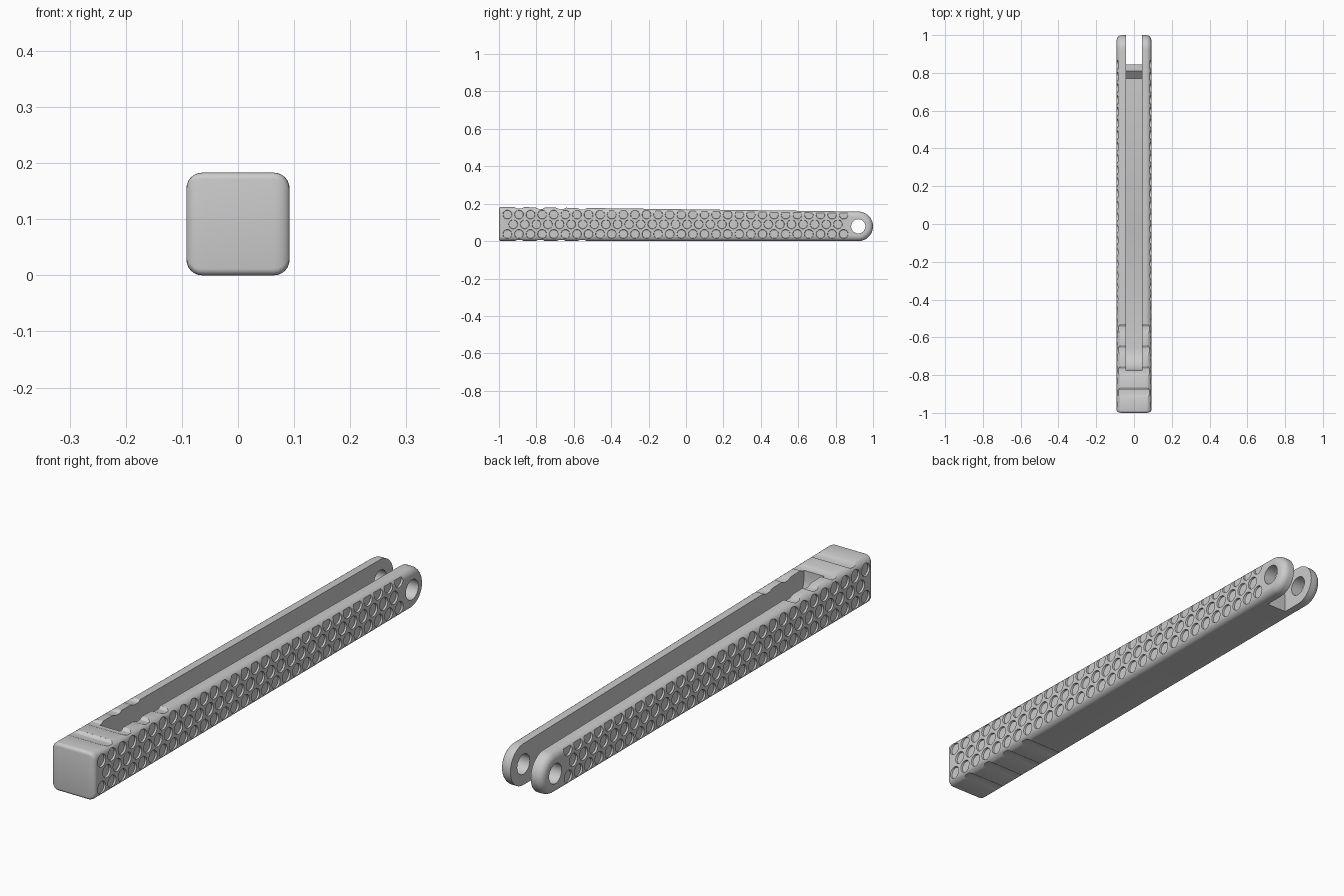
import bpy, bmesh, math
from mathutils import Matrix

if "Cube" in bpy.data.objects:
    bpy.data.objects.remove(bpy.data.objects["Cube"])

HALF_W, ROUND = 0.092, 0.028
PIVOT_Y, PIVOT_Z, END_R = 0.921, 0.079, 0.079


def add_mesh(name, bm):
    bmesh.ops.recalc_face_normals(bm, faces=bm.faces)
    me = bpy.data.meshes.new(name)
    bm.to_mesh(me)
    bm.free()
    ob = bpy.data.objects.new(name, me)
    bpy.context.collection.objects.link(ob)
    return ob


def loft(bm, sections):
    """Closed solid through (x, [(y, z), ...]) sections of equal length."""
    rings = [[bm.verts.new((x, y, z)) for y, z in prof] for x, prof in sections]
    for a, b in zip(rings, rings[1:]):
        for i in range(len(a)):
            j = (i + 1) % len(a)
            bm.faces.new((a[i], a[j], b[j], b[i]))
    bm.faces.new(rings[0][::-1])
    bm.faces.new(rings[-1])


def prism(bm, profile, half_width):
    loft(bm, [(-half_width, profile), (half_width, profile)])


def arc(cy, cz, r, a0, a1, n):
    return [(cy + r * math.cos(math.radians(a0 + (a1 - a0) * i / n)),
             cz + r * math.sin(math.radians(a0 + (a1 - a0) * i / n))) for i in range(n + 1)]


def activate(ob):
    bpy.ops.object.select_all(action='DESELECT')
    ob.select_set(True)
    bpy.context.view_layer.objects.active = ob


def cut(ob, cutter):
    mod = ob.modifiers.new('cut', 'BOOLEAN')
    mod.operation, mod.solver, mod.object = 'DIFFERENCE', 'EXACT', cutter
    activate(ob)
    bpy.ops.object.modifier_apply(modifier=mod.name)
    bpy.data.objects.remove(cutter)


def top_z(y):
    return 0.183 - (y + 1) * 0.025 / 1.921


def outline(t):
    """Side outline shrunk inward by t (less so at the blunt front)."""
    c, f = 0.012, -1 + 0.5 * t
    return (arc(f + c, t + c, c, 180, 270, 4)
            + arc(PIVOT_Y, PIVOT_Z, END_R - t, -90, 90, 28)
            + arc(f + c, 0.183 - t - c, c, 90, 180, 4))


# Tapered bar with rounded long edges and a round pivot end
bm = bmesh.new()
steps = [math.pi / 2 * i / 6 for i in range(7)]
right = [(HALF_W - ROUND * (1 - math.cos(a)), outline(ROUND * (1 - math.sin(a)))) for a in steps]
left = [(-x, prof) for x, prof in right]
loft(bm, left + right[::-1])
handle = add_mesh('handle_bar', bm)

# Grip grooves across top and bottom
bm = bmesh.new()
for i in range(4):
    y = -0.53 - 0.112 * i
    z = top_z(y)
    shape = [(0, 0), (-0.012, 0.007), (-0.035, 0.007), (-0.055, -0.001)]
    prism(bm, [(y, z + 0.03)] + [(y + a, z - d) for a, d in shape] + [(y - 0.055, z + 0.03)], 0.12)
    prism(bm, [(y, -0.03)] + [(y + a, d - 0.0005) for a, d in shape] + [(y - 0.055, -0.03)], 0.12)
cut(handle, add_mesh('groove_cutter', bm))

# Long channel: curved front ramp, stepped floor, stop lip, open fork end
bm = bmesh.new()
prism(bm, [(-0.775, 0.3)] + arc(-0.655, 0.15, 0.12, 180, 270, 10)
      + [(-0.065, 0.03), (-0.03, 0.04), (0.77, 0.04), (0.81, 0.075), (0.845, 0.075),
         (0.845, -0.1), (1.1, -0.1), (1.1, 0.3)], 0.043)
cut(handle, add_mesh('channel_cutter', bm))

# Pivot hole through both fork arms
bm = bmesh.new()
prism(bm, arc(PIVOT_Y, PIVOT_Z, 0.038, 0, 348.75, 31), 0.2)
cut(handle, add_mesh('hole_cutter', bm))

# Honeycomb of shallow round dimples on both sides
bm = bmesh.new()
pitch = 0.062
for side in (-1, 1):
    for row in range(3):
        for col in range(30):
            y = -0.955 + pitch * (col + 0.5 * (row % 2))
            if y > 0.85:
                continue
            z = 0.038 + 0.052 * row
            m = Matrix.Translation((side * (HALF_W + 0.004), y, z)) @ \
                Matrix.Rotation(side * math.pi / 2, 4, 'Y')
            bmesh.ops.create_cone(bm, cap_ends=True, segments=14, radius1=0.023,
                                  radius2=0.028, depth=0.022, matrix=m)
cut(handle, add_mesh('dimple_cutter', bm))

activate(handle)
bpy.ops.object.shade_smooth_by_angle(angle=math.radians(30))
